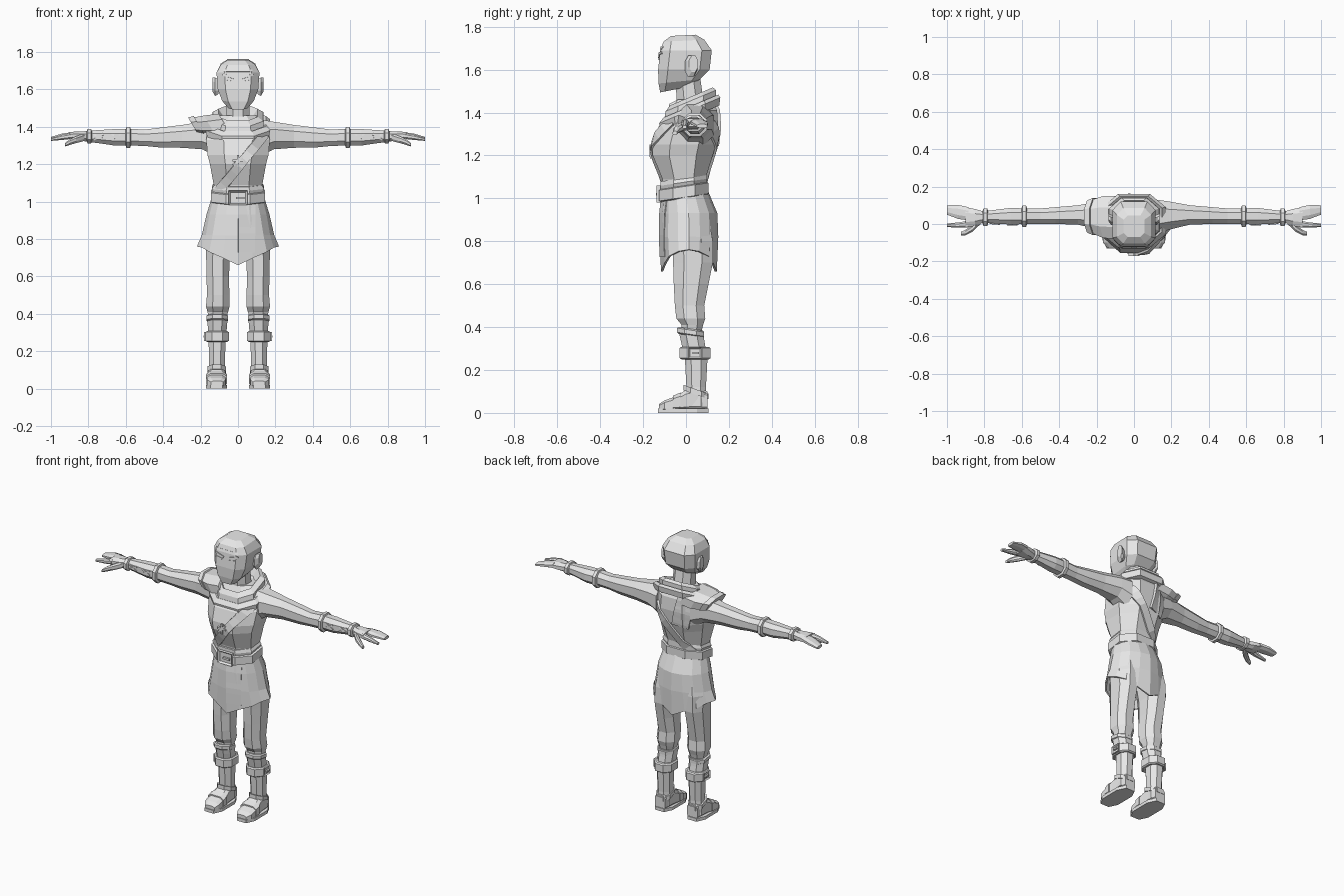
import bpy, bmesh, math
from mathutils import Vector
from mathutils.bvhtree import BVHTree

if "Cube" in bpy.data.objects:
    bpy.data.objects.remove(bpy.data.objects["Cube"], do_unlink=True)

grey = bpy.data.materials.new("plain_grey")
grey.use_nodes = True
grey.diffuse_color = (0.8, 0.8, 0.8, 1)
grey.node_tree.nodes["Principled BSDF"].inputs["Base Color"].default_value = (0.8, 0.8, 0.8, 1)


def finish(name, bm, mirror=False, thick=0):
    bmesh.ops.recalc_face_normals(bm, faces=bm.faces)
    me = bpy.data.meshes.new(name)
    bm.to_mesh(me)
    bm.free()
    me.materials.append(grey)
    ob = bpy.data.objects.new(name, me)
    bpy.context.collection.objects.link(ob)
    if thick:
        m = ob.modifiers.new("thickness", "SOLIDIFY")
        m.thickness, m.offset = thick, 0
    if mirror:
        ob.modifiers.new("mirror", "MIRROR")
    return ob


def octagon(k):
    return [(1, -k), (1, k), (k, 1), (-k, 1), (-1, k), (-1, -k), (-k, -1), (k, -1)]


def zring(z, x, y0, y1, w, tilt=0, k=0.45):
    h = (y1 - y0) / 2
    return [(x + a * w, (y0 + y1) / 2 + b * h, z + tilt * b * h) for a, b in octagon(k)]


def xring(x, y0, y1, z0, z1, lean=0, k=0.45):
    h, v = (y1 - y0) / 2, (z1 - z0) / 2
    return [(x + lean * b * v, (y0 + y1) / 2 + a * h, (z0 + z1) / 2 + b * v) for a, b in octagon(k)]


def yring(y, x0, x1, z0, z1, k=0.6):
    h, v = (x1 - x0) / 2, (z1 - z0) / 2
    return [((x0 + x1) / 2 + a * h, y, (z0 + z1) / 2 + b * v) for a, b in octagon(k)]


def loft(name, rings, mirror=False, cap=True, thick=0):
    bm = bmesh.new()
    rows = [[bm.verts.new(p) for p in r] for r in rings]
    n = len(rows[0])
    for a, b in zip(rows, rows[1:]):
        for i in range(n):
            j = (i + 1) % n
            bm.faces.new((a[i], a[j], b[j], b[i]))
    if cap:
        bm.faces.new(rows[0])
        bm.faces.new(rows[-1])
    return finish(name, bm, mirror, thick)


def strip(name, target, p0, p1, width, thick, side=-1, steps=10, mirror=False):
    """Band laid on the target's front (side -1) or back (side 1), from p0 to p1 in x, z."""
    me = target.data
    tree = BVHTree.FromPolygons([v.co for v in me.vertices], [p.vertices[:] for p in me.polygons])
    a, b = Vector(p0), Vector(p1)
    d = (b - a).normalized() * width / 2
    bm, rows = bmesh.new(), []
    for i in range(steps + 1):
        c = a.lerp(b, i / steps)
        row = []
        for s in (-1, 1):
            x, z = c.x - s * d.y, c.y + s * d.x
            hit = tree.ray_cast(Vector((x, side, z)), Vector((0, -side, 0)))[0]
            if hit:
                row.append(bm.verts.new(hit))
        if len(row) == 2:
            rows.append(row)
    for r, q in zip(rows, rows[1:]):
        bm.faces.new((r[0], r[1], q[1], q[0]))
    return finish(name, bm, mirror, thick)


def box(name, c, size, sunk=None, mirror=False):
    """Box; the face along direction sunk is inset and pushed in, as a buckle frame."""
    bm = bmesh.new()
    bmesh.ops.create_cube(bm, size=1)
    for v in bm.verts:
        v.co = Vector([v.co[i] * size[i] + c[i] for i in range(3)])
    if sunk:
        d = Vector(sunk)
        bm.normal_update()
        f = max(bm.faces, key=lambda g: g.normal.dot(d))
        bmesh.ops.inset_region(bm, faces=[f], thickness=0.013)
        bmesh.ops.translate(bm, verts=f.verts, vec=-d * 0.012)
    return finish(name, bm, mirror)


# Head, face and neck
head = loft("head", [zring(z, 0, y0, y1, w, t, 0.62) for z, y0, y1, w, t in (
    (1.505, -.12, -.01, .05, .2), (1.545, -.128, .065, .085, .1), (1.6, -.13, .11, .108, 0),
    (1.69, -.12, .12, .115, 0), (1.735, -.105, .085, .092, .05), (1.76, -.07, .045, .055, .05))])
loft("neck", [zring(z, 0, y0, y1, .062) for z, y0, y1 in ((1.4, -.04, .09), (1.57, -.05, .065))])
loft("ear", [xring(.105, 0, .045, 1.575, 1.65), xring(.122, -.005, .05, 1.565, 1.665),
             xring(.137, .015, .055, 1.59, 1.665)], mirror=True)
strip("brow", head, (.015, 1.66), (.08, 1.68), .012, .012, mirror=True, steps=3)
strip("eye", head, (.025, 1.648), (.07, 1.655), .008, .008, mirror=True, steps=3)
strip("hairline", head, (-.075, 1.7), (.075, 1.7), .012, .008)

# Torso
torso = loft("torso", [zring(z, 0, y0, y1, w) for z, y0, y1, w in (
    (1.02, -.1, .09, .125), (1.09, -.11, .09, .13), (1.2, -.155, .125, .15),
    (1.25, -.155, .14, .163), (1.33, -.13, .15, .17), (1.41, -.07, .145, .16), (1.46, -.04, .12, .1))])

# Cowl with two rolls, shoulder drape and back flap
loft("cowl", [zring(z, 0, y0, y1, w, .42, .5) for z, y0, y1, w in (
    (1.375, -.12, .155, .165), (1.41, -.125, .16, .172), (1.43, -.105, .15, .15),
    (1.425, -.1, .14, .137), (1.455, -.095, .14, .135), (1.475, -.075, .125, .105), (1.435, -.05, .1, .075))])
loft("shoulder_drape", [xring(x, y0, y1, z0, z1, -.6) for x, y0, y1, z0, z1 in (
    (-.07, -.08, .15, 1.36, 1.47), (-.15, -.075, .15, 1.35, 1.46), (-.21, -.05, .13, 1.355, 1.45))])
loft("drape_hem", [xring(x, y0, y1, z0, z1, -.6) for x, y0, y1, z0, z1 in (
    (-.205, -.06, .14, 1.35, 1.458), (-.24, -.045, .125, 1.36, 1.45))])
strip("back_flap", torso, (-.09, 1.42), (-.05, 1.24), .1, .03, side=1)

# Chest strap, front and back, with cross stitches
strip("strap_front", torso, (.165, 1.39), (-.1, 1.06), .05, .022)
strip("strap_back", torso, (.15, 1.38), (-.09, 1.06), .05, .022, side=1)
for i, (dx, dz) in enumerate(((.03, 0), (0, .03), (.025, .025))):
    strip(f"strap_stitch_{i}", torso, (-dx, 1.22 - dz), (dx, 1.22 + dz), .012, .032, steps=4)

# Belt and buckle
loft("belt", [zring(z, 0, y0, y1, w, .15) for z, y0, y1, w in (
    (1.0, -.115, .095, .132), (1.005, -.125, .105, .145),
    (1.055, -.125, .105, .145), (1.06, -.115, .095, .13))])
loft("tunic_gather", [zring(z, 0, -.118, .097, w, .15) for z, w in ((1.05, .13), (1.075, .14), (1.095, .128))])
box("belt_buckle", (0, -.125, 1.02), (.1, .025, .078), sunk=(0, -1, 0))
box("buckle_tongue", (.012, -.134, 1.02), (.045, .012, .012))


# Pleated skirt with a hem that rises at the sides
def skirt_ring(z, w, y0, y1, pleat, hem=0):
    pts = []
    for i in range(16):
        a = i * math.pi / 8
        r = 1 + pleat * (-1) ** i
        pts.append((w * r * math.cos(a), (y0 + y1) / 2 + (y1 - y0) / 2 * r * math.sin(a),
                    z + hem * abs(math.cos(a))))
    return pts


skirt = loft("skirt", [skirt_ring(1.04, .13, -.105, .095, 0), skirt_ring(.93, .162, -.115, .14, .01),
                       skirt_ring(.82, .185, -.115, .143, .02), skirt_ring(.66, .208, -.108, .135, .03, .1)],
             cap=False, thick=.01)
strip("skirt_overlap", skirt, (.045, 1.0), (.045, .66), .09, .018)

# Trousers
loft("trouser_leg", [zring(z, x, y0, y1, w) for z, x, y0, y1, w in (
    (.95, .075, -.08, .1, .07), (.8, .1, -.065, .125, .072), (.7, .107, -.06, .125, .063),
    (.6, .108, -.057, .105, .06), (.5, .106, -.052, .085, .06), (.44, .108, -.045, .09, .063),
    (.41, .108, -.02, .08, .055), (.37, .11, -.02, .07, .045))], mirror=True)

# Boots: shaft, bands, foot, sole
loft("boot_shaft", [zring(z, x, y0, y1, w) for z, x, y0, y1, w in (
    (.03, .115, 0, .098, .045), (.12, .112, .002, .093, .042), (.25, .112, -.005, .1, .045),
    (.34, .11, -.025, .085, .052), (.385, .11, -.035, .08, .054))], mirror=True)
for name, z0, z1, y0, y1, w, tilt in (("boot_top_band", .36, .392, -.042, .085, .057, -.15),
                                      ("boot_cuff", .25, .308, -.03, .115, .062, 0)):
    loft(name, [zring(z, .111, y0 + e, y1 - e, w - e, tilt) for z, e in (
        (z0, .008), (z0 + .006, 0), (z1 - .006, 0), (z1, .008))], mirror=True)
box("boot_buckle", (.172, .042, .279), (.018, .06, .05), sunk=(1, 0, 0), mirror=True)
box("boot_buckle_tongue", (.178, .046, .279), (.012, .03, .01), mirror=True)
loft("foot", [yring(y, x0, x1, .008, z) for y, x0, x1, z in (
    (-.125, .08, .145, .042), (-.1, .067, .165, .058), (-.04, .063, .168, .08),
    (.0, .067, .162, .108), (.05, .07, .158, .12), (.1, .078, .15, .1))], mirror=True)
loft("sole", [zring(z, .115, -.13, .105, .057, 0, .55) for z in (0, .02)], mirror=True)
loft("foot_strap", [yring(y, .06, .171, .01, z) for y, z in ((-.06, .08), (-.025, .095))], mirror=True)
loft("ankle_strap", [zring(z, .114, -.012, .104, .05, -.35) for z in (.085, .11)], mirror=True)

# Arms and bracers
arm = loft("arm", [xring(*r) for r in (
    (.12, -.05, .13, 1.24, 1.44), (.19, -.03, .12, 1.28, 1.427), (.3, -.003, .1, 1.288, 1.41),
    (.42, .0, .09, 1.29, 1.395), (.5, .0, .083, 1.298, 1.385), (.58, .0, .083, 1.3, 1.39),
    (.66, -.003, .086, 1.3, 1.388), (.74, .003, .076, 1.312, 1.383), (.82, .01, .066, 1.322, 1.378))],
    mirror=True)
for name, x, y0, y1, z0, z1 in (("elbow_cuff", .587, -.016, .098, 1.288, 1.398),
                                ("wrist_cuff", .795, -.012, .084, 1.312, 1.388)):
    loft(name, [xring(x + dx, y0 + e, y1 - e, z0 + e, z1 - e) for dx, e in (
        (-.014, .012), (-.01, 0), (.01, 0), (.014, .012))], mirror=True)
for i, x in enumerate((.65, .745)):
    for s in (-1, 1):
        strip(f"bracer_lace_{i}_{'up' if s > 0 else 'down'}", arm, (x - .025, 1.347 - s * .014),
              (x + .025, 1.347 + s * .014), .01, .012, steps=4, mirror=True)

# Hands
loft("palm", [xring(*r) for r in ((.8, .01, .066, 1.322, 1.376), (.85, -.01, .08, 1.325, 1.376),
                                  (.9, -.02, .09, 1.335, 1.372))], mirror=True)
loft("fingers", [xring(*r) for r in ((.885, .02, .09, 1.338, 1.372), (.94, .027, .102, 1.335, 1.364),
                                     (1.0, .05, .1, 1.328, 1.346))], mirror=True)
loft("index_finger", [xring(*r) for r in ((.885, -.02, .018, 1.336, 1.368), (.94, -.02, .008, 1.33, 1.358),
                                          (1.0, -.016, .003, 1.325, 1.34))], mirror=True)
loft("thumb", [xring(*r) for r in ((.82, .0, .045, 1.325, 1.365), (.865, -.042, -.005, 1.313, 1.35),
                                   (.9, -.06, -.03, 1.303, 1.333), (.925, -.062, -.042, 1.295, 1.313))],
     mirror=True)
